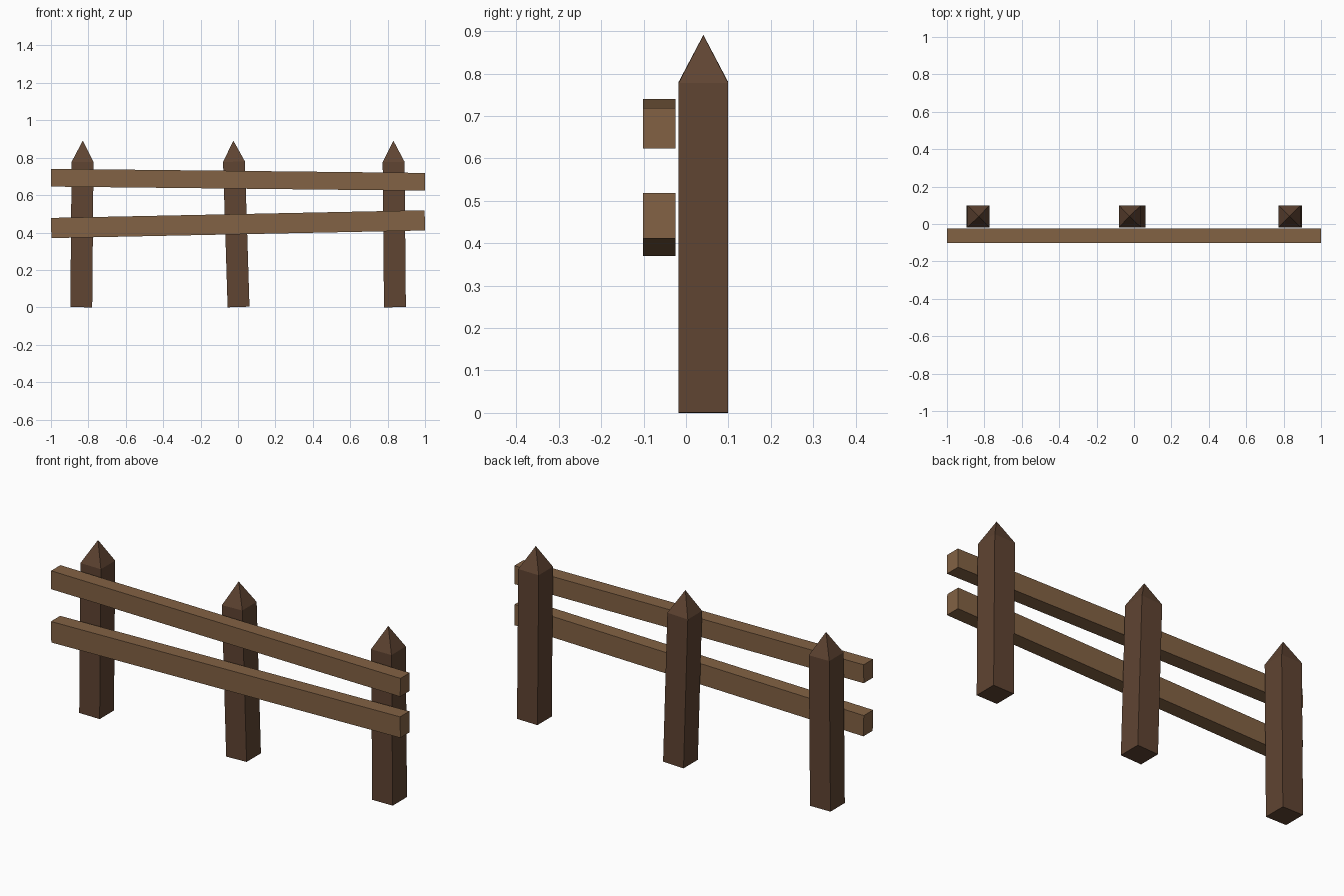
import bpy, bmesh, math
from mathutils import Matrix

if "Cube" in bpy.data.objects:
    bpy.data.objects.remove(bpy.data.objects["Cube"])


def material(name, color):
    m = bpy.data.materials.new(name)
    m.diffuse_color = (*color, 1)
    m.use_nodes = True
    m.node_tree.nodes["Principled BSDF"].inputs["Base Color"].default_value = m.diffuse_color
    return m


def add_object(name, bm, mat, location, tilt):
    bmesh.ops.recalc_face_normals(bm, faces=bm.faces)
    mesh = bpy.data.meshes.new(name)
    bm.to_mesh(mesh)
    bm.free()
    mesh.materials.append(mat)
    obj = bpy.data.objects.new(name, mesh)
    obj.location = location
    obj.rotation_euler.y = tilt
    bpy.context.collection.objects.link(obj)


def box(size, z=0):
    bm = bmesh.new()
    bmesh.ops.create_cube(bm, size=1, matrix=Matrix.Translation((0, 0, z)) @ Matrix.Diagonal((*size, 1)))
    return bm


dark_wood = material("dark_wood", (0.115, 0.058, 0.032))
light_wood = material("light_wood", (0.225, 0.122, 0.058))

# Square posts with pyramid points, each leaning slightly
POST_W, SHOULDER, TIP = 0.117, 0.777, 0.89


def post(name, x_base, x_tip):
    bm = box((POST_W, POST_W, SHOULDER), SHOULDER / 2)
    top = max(bm.faces, key=lambda f: f.calc_center_median().z)
    apex = bmesh.ops.poke(bm, faces=[top])["verts"][0]
    apex.co.z = TIP
    tilt = math.atan2(x_tip - x_base, TIP)
    lift = POST_W / 2 * abs(math.sin(tilt))
    add_object(name, bm, dark_wood, (x_base, 0.041, lift), tilt)


post("left_post", -0.838, -0.83)
post("middle_post", 0.003, -0.025)
post("right_post", 0.839, 0.831)


# Crooked rails across the front, given by centre height at each end
def rail(name, z_left, z_right, height):
    tilt = -math.atan2(z_right - z_left, 2)
    length = (2 - height * abs(math.sin(tilt))) / math.cos(tilt)
    add_object(name, box((length, 0.076, height)), light_wood,
               (0, -0.063, (z_left + z_right) / 2), tilt)


rail("upper_rail", 0.693, 0.671, 0.095)
rail("lower_rail", 0.424, 0.465, 0.108)
